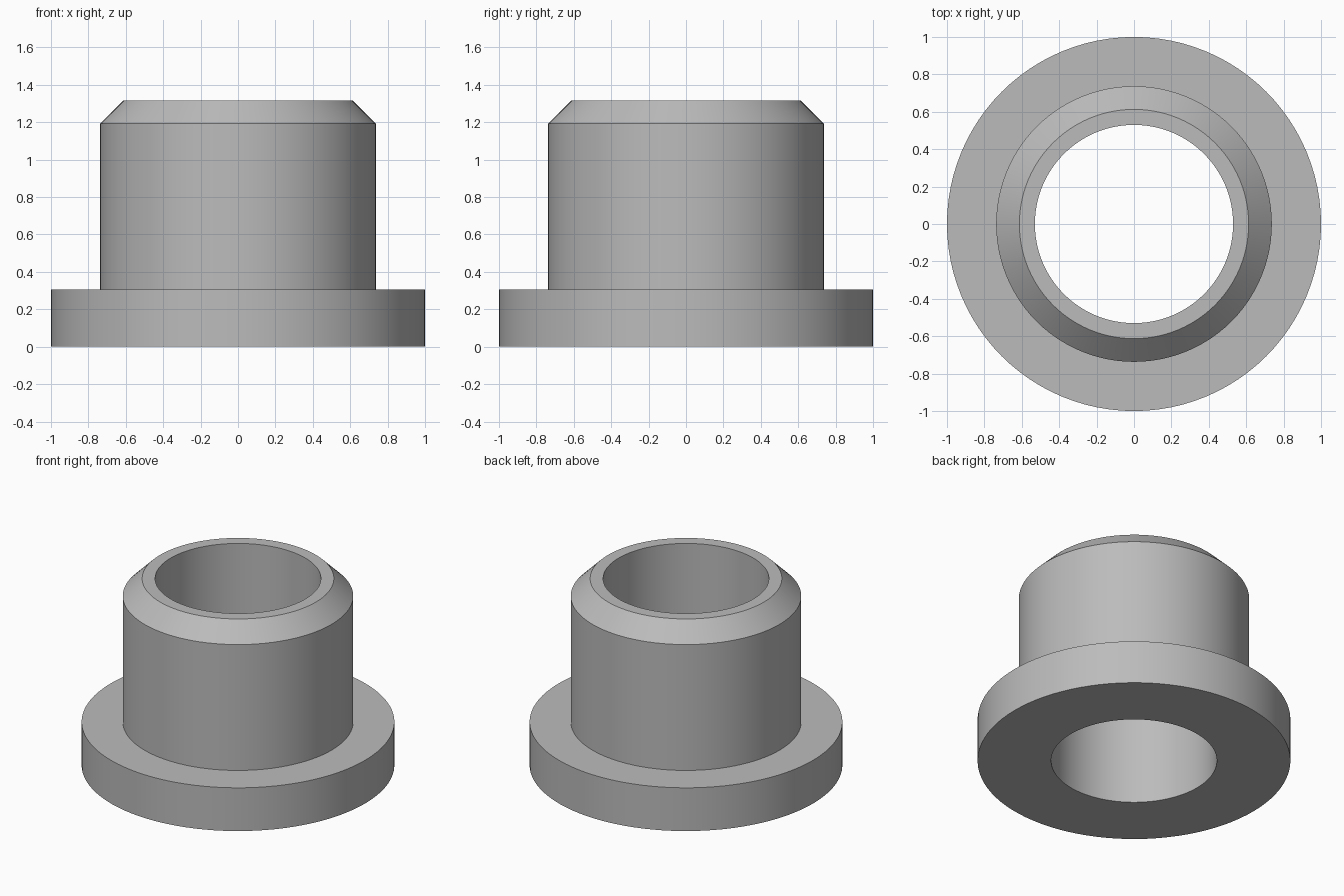
import bpy
import math

cube = bpy.data.objects.get("Cube")
if cube:
    bpy.data.objects.remove(cube, do_unlink=True)

SEGMENTS = 96

# One grey for the whole part
grey = bpy.data.materials.new("plain_grey")
grey.use_nodes = True
colour = (0.5, 0.5, 0.5, 1)
grey.diffuse_color = colour
grey.node_tree.nodes["Principled BSDF"].inputs["Base Color"].default_value = colour


def lathe(name, profile):
    """Revolve a closed (radius, height) profile around z."""
    count = len(profile)
    verts, faces = [], []
    for s in range(SEGMENTS):
        a = math.tau * s / SEGMENTS
        verts += [(r * math.cos(a), r * math.sin(a), z) for r, z in profile]
        here, after = s * count, (s + 1) % SEGMENTS * count
        for i in range(count):
            j = (i + 1) % count
            faces.append((here + i, after + i, after + j, here + j))
    mesh = bpy.data.meshes.new(name)
    mesh.from_pydata(verts, [], faces)
    mesh.materials.append(grey)
    obj = bpy.data.objects.new(name, mesh)
    bpy.context.collection.objects.link(obj)
    bpy.ops.object.select_all(action="DESELECT")
    obj.select_set(True)
    bpy.context.view_layer.objects.active = obj
    bpy.ops.object.shade_smooth_by_angle(angle=math.radians(30))
    return obj


# Flanged bushing: bore, flange, sleeve and chamfered rim
bore, flange, sleeve, rim = 0.53, 1.0, 0.737, 0.613
flange_top, chamfer_start, top = 0.305, 1.193, 1.316
lathe("flanged_bushing", [
    (bore, 0), (flange, 0), (flange, flange_top), (sleeve, flange_top),
    (sleeve, chamfer_start), (rim, top), (bore, top),
])
